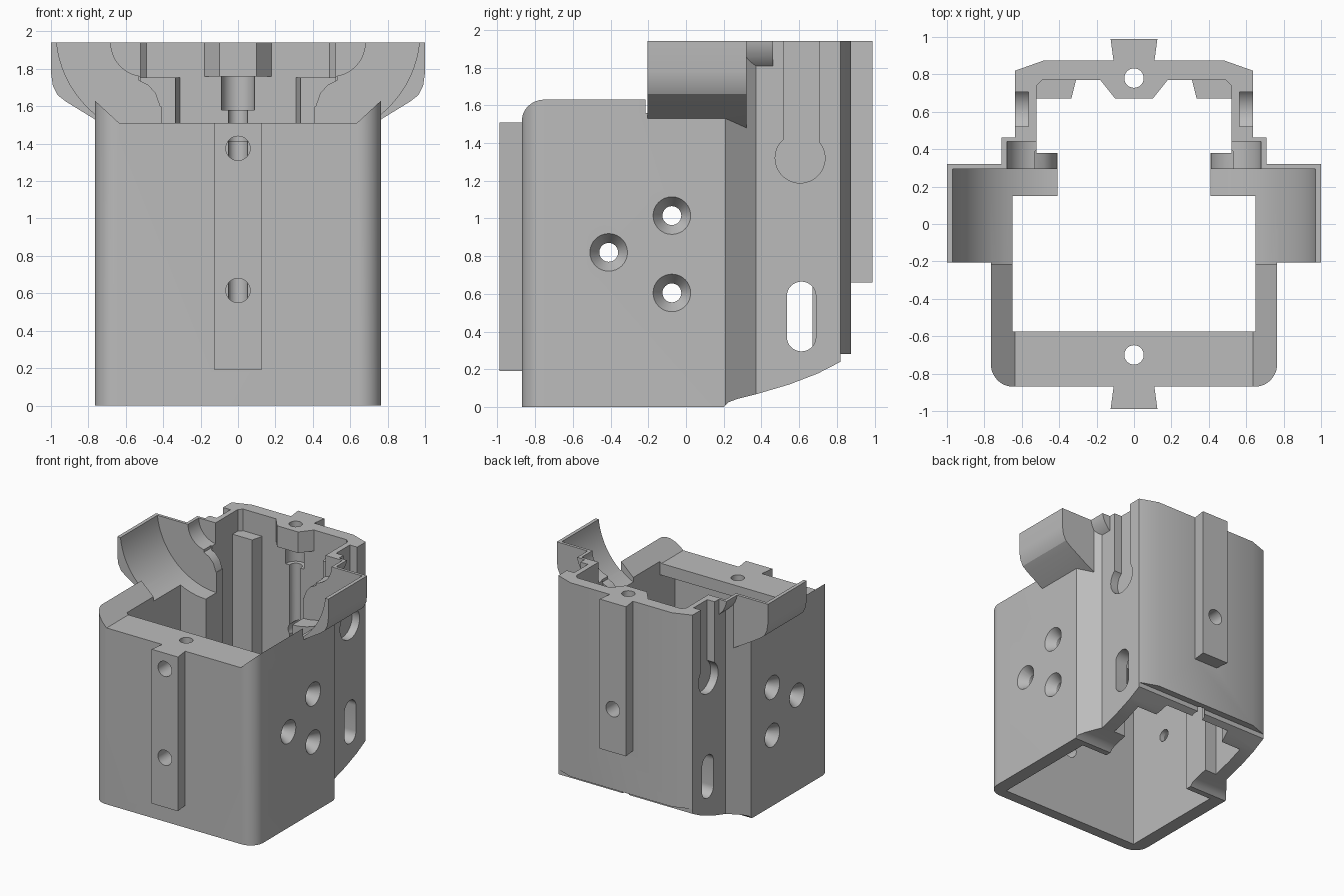
import bpy, bmesh, math
from mathutils import Vector

cube = bpy.data.objects.get("Cube")
if cube:
    bpy.data.objects.remove(cube, do_unlink=True)

TOP, SILL = 1.94, 1.51
grey = bpy.data.materials.new("plain_grey")
grey.use_nodes = True
colour = (0.5, 0.5, 0.5, 1)
grey.diffuse_color = colour
grey.node_tree.nodes["Principled BSDF"].inputs["Base Color"].default_value = colour


def place(axis, a, b, t):
    return {"x": (t, a, b), "y": (a, t, b), "z": (a, b, t)}[axis]


def loft(axis, first, second, lo, hi, name="cutter"):
    """Closed solid between two outlines with equal point counts."""
    bm = bmesh.new()
    low = [bm.verts.new(place(axis, a, b, lo)) for a, b in first]
    high = [bm.verts.new(place(axis, a, b, hi)) for a, b in second]
    bm.faces.new(low)
    bm.faces.new(high)
    n = len(low)
    for i in range(n):
        j = (i + 1) % n
        bm.faces.new((low[i], low[j], high[j], high[i]))
    bmesh.ops.recalc_face_normals(bm, faces=bm.faces)
    mesh = bpy.data.meshes.new(name)
    bm.to_mesh(mesh)
    bm.free()
    obj = bpy.data.objects.new(name, mesh)
    bpy.context.collection.objects.link(obj)
    return obj


def prism(axis, points, lo, hi, name="cutter"):
    return loft(axis, points, points, lo, hi, name)


def arc(a, b, r, start=0, end=360, steps=48):
    count = steps if end - start == 360 else steps + 1
    angles = [math.radians(start + (end - start) * i / steps) for i in range(count)]
    return [(a + r * math.cos(t), b + r * math.sin(t)) for t in angles]


def rect(a0, a1, b0, b1):
    return [(a0, b0), (a1, b0), (a1, b1), (a0, b1)]


def mirrored(half):
    """Complete a right-hand outline running front to back."""
    return half + [(-a, b) for a, b in reversed(half)]


def combine(tool, operation):
    mod = body.modifiers.new("combine", "BOOLEAN")
    mod.operation, mod.solver, mod.object = operation, "EXACT", tool
    bpy.context.view_layer.objects.active = body
    bpy.ops.object.modifier_apply(modifier=mod.name)
    bpy.data.objects.remove(tool, do_unlink=True)


def add(tool):
    combine(tool, "UNION")


def cut(tool):
    combine(tool, "DIFFERENCE")


def flip(points, side):
    return [(a * side, b) for a, b in points]


def both(axis_points, side, lo, hi):
    """Prism along x on the chosen side."""
    return prism("x", axis_points, min(side * lo, side * hi), max(side * lo, side * hi))


# Housing block with rounded front corners and tapered back
outline = arc(0.645, -0.75, 0.12, -90, 0, 12)
outline += [(0.765, 0.21), (0.635, 0.37), (0.635, 0.82), (0.48, 0.875)]
body = prism("z", mirrored(outline), 0, 2.1, "housing")

# Front opening with sloped side-wall tops
cut(prism("y", mirrored([(0.635, SILL), (0.768, 1.633), (1.2, 1.633), (1.2, 2.3)]), -1.3, 0.25))

# Dovetail rails
rail = [(0.105, 0.84), (0.125, 0.99)]
add(prism("z", mirrored(rail), 0.66, 2.1))
add(prism("z", [(a, -b) for a, b in mirrored(rail)], 0.19, SILL))

# Large side ears and the small lobes behind them
ear = [(0.62, 1.45), (0.765, 1.53), (0.92, 1.625), (0.965, 1.66),
       (0.99, 1.71), (1, 1.78), (1, 2.1), (0.62, 2.1)]
lobe = arc(0.5, 1.97, 0.21, -90, 0, 16) + [(0.71, 2.1), (0.5, 2.1)]
for side in (-1, 1):
    add(prism("y", flip(ear, side), -0.205, 0.32))
    add(prism("y", flip(lobe, side), 0.28, 0.462))

# Hollow interior: tall well, narrower mouth, stepped back rim
ribs = [(0.65, 0.15), (0.41, 0.15), (0.41, 0.38), (0.52, 0.38)]
back_low = [(0.52, 0.67), (0.335, 0.67), (0.31, 0.77)]
back_high = [(0.52, 0.74), (0.49, 0.77), (0.18, 0.77), (0.1, 0.67)]
cut(prism("z", mirrored([(0.65, -0.78)] + ribs + back_low), -0.5, 1.41))
cut(prism("z", mirrored([(0.65, -0.575)] + ribs + back_low), 1.4, 1.76))
cut(prism("z", mirrored([(0.65, -0.575)] + ribs + back_high), 1.755, 2.5))

# Concave bowls in ears and lobes, rounded rib tops
rib_top = [(0.38, 1.6), (0.415, 1.6), (0.44, 1.67), (0.48, 1.715), (0.53, 1.74), (0.53, 2.3), (0.38, 2.3)]
for side in (-1, 1):
    cut(prism("y", arc(side * 0.4, 2.0, 0.573, steps=72), -0.215, 0.295))
    cut(prism("y", flip(arc(0.5, 1.94, 0.18, 180, 360, 24) + [(0.68, 2.3), (0.32, 2.3)], side), 0.27, 0.44))
    cut(prism("y", flip(rib_top, side), 0.27, 0.39))

# Side keyhole pockets, slots and countersunk holes
slot = arc(0.612, 0.588, 0.077, 0, 180, 16) + arc(0.612, 0.372, 0.077, 180, 360, 16)
for side in (-1, 1):
    cut(both(rect(0.52, 0.705, 1.32, 2.3), side, 0.565, 0.9))
    cut(both(arc(0.605, 1.32, 0.132), side, 0.565, 0.9))
    cut(both(slot, side, 0.45, 0.9))
    for y, z in ((-0.41, 0.82), (-0.075, 1.015), (-0.075, 0.605)):
        cut(both(arc(y, z, 0.05, steps=32), side, 0.6, 0.9))
        cut(loft("x", arc(y, z, 0.05, steps=32), arc(y, z, 0.103, steps=32), side * 0.69, side * 0.77))

# Screw holes in rails and rims
for z in (0.615, 1.375):
    cut(prism("y", arc(0, z, 0.065, steps=32), -1.2, -0.7))
cut(prism("y", arc(0, 1.03, 0.065, steps=32), 0.7, 1.2))
cut(prism("z", arc(0, -0.7, 0.052, steps=32), 1.3, 1.8))
cut(prism("z", arc(0, 0.78, 0.052, steps=32), -0.5, 2.5))
cut(prism("z", arc(0, 0.78, 0.088, steps=32), 1.58, 1.76))

# Swept-up rear underside and level top
under = [(0.2, -0.3), (0.2, 0), (0.225, 0.025), (0.27, 0.042), (0.38, 0.07),
         (0.55, 0.12), (0.7, 0.178), (0.82, 0.24), (0.82, 0.28), (1.2, 0.28), (1.2, -0.3)]
cut(prism("x", under, -1.3, 1.3))
cut(prism("z", rect(-1.5, 1.5, -1.5, 1.5), TOP, 2.8))

# Finish
body.data.materials.clear()
body.data.materials.append(grey)
for face in body.data.polygons:
    face.material_index = 0
bpy.ops.object.select_all(action="DESELECT")
body.select_set(True)
bpy.context.view_layer.objects.active = body
bpy.ops.object.shade_smooth_by_angle(angle=math.radians(25))
